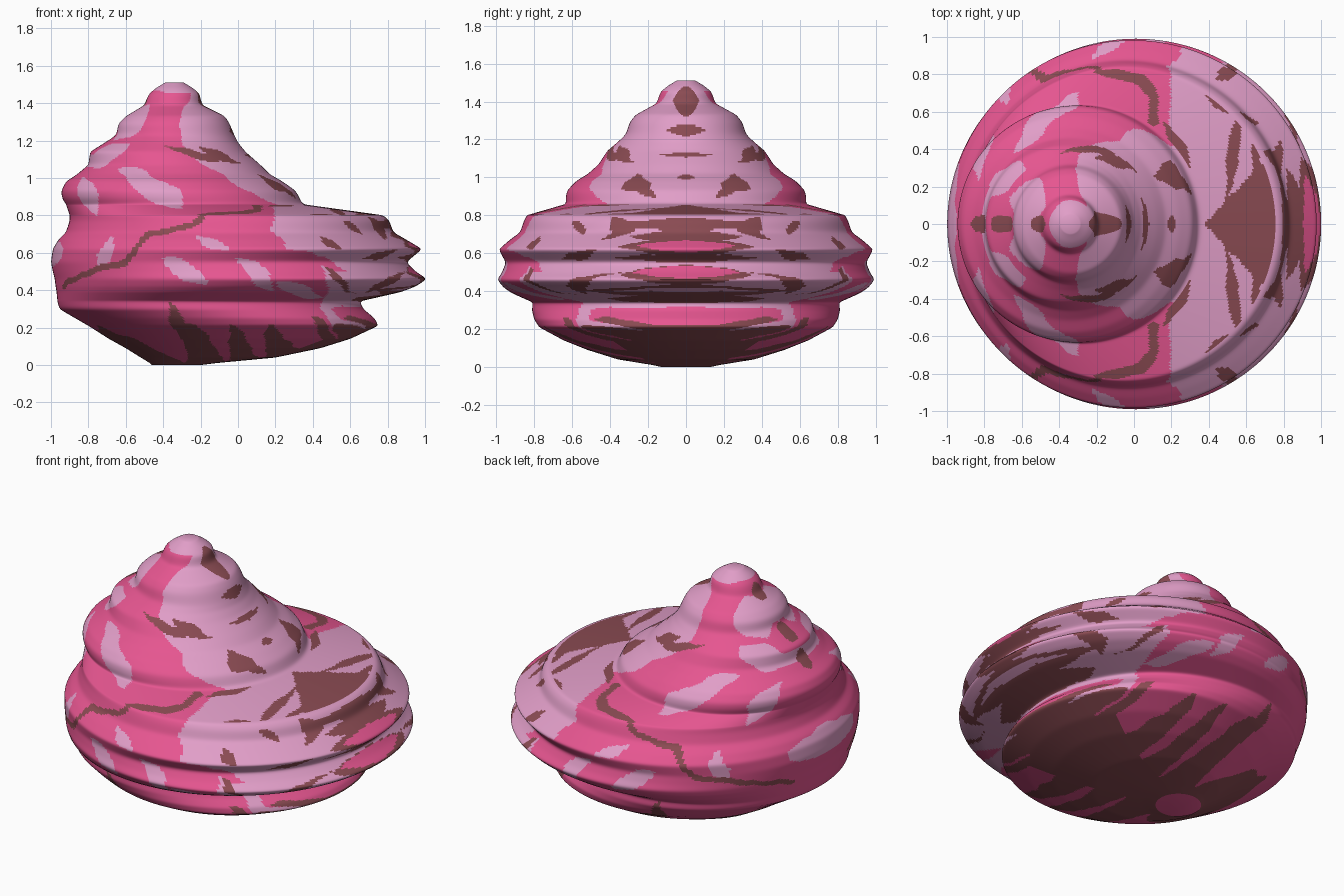
import bpy
import bmesh
import math
from mathutils import Vector, noise

old = bpy.data.objects.get("Cube")
if old:
    bpy.data.objects.remove(old, do_unlink=True)

SEGMENTS = 300
ROW_STEP = .012

# Shell outline from tip to foot: height, left edge, right edge
OUTLINE_UPPER = [
    (1.51, -.39, -.29), (1.48, -.44, -.24), (1.45, -.475, -.205), (1.42, -.49, -.2),
    (1.39, -.5, -.19), (1.36, -.55, -.13), (1.33, -.6, -.07), (1.29, -.64, -.045),
    (1.23, -.65, -.02), (1.19, -.71, 0), (1.14, -.79, .04), (1.07, -.8, .12),
    (1.02, -.86, .17), (.98, -.92, .24), (.93, -.945, .31), (.89, -.94, .33),
    (.86, -.92, .345)]
OUTLINE_LOWER = [
    (.8, -.9, .78), (.77, -.9, .81), (.71, -.92, .83), (.67, -.96, .9),
    (.62, -.99, .985), (.55, -1, .9), (.5, -.99, .95), (.46, -.98, 1.01),
    (.42, -.975, .95), (.39, -.97, .87), (.34, -.965, .65), (.3, -.955, .67),
    (.25, -.87, .73), (.21, -.8, .75), (.14, -.69, .6), (.09, -.6, .44),
    (.04, -.52, .2), (.01, -.47, -.12), (0, -.46, -.2)]

PINK, LIGHT, BROWN = range(3)

# Edge of the light flank: height, position along x
FLANK = [(1.46, -.27), (1.4, -.27), (1.28, -.33), (1.17, -.3), (1.05, -.13),
         (.95, 0), (.85, .22), (.72, .17), (.62, .28), (.5, .45), (.4, .48),
         (.3, .44), (.2, .5), (.17, 1)]

# Leaf-shaped marks on the sides: colour, start x, z, end x, z, half width
SIDE_MARKS = [
    (LIGHT, -.66, 1.2, -.47, 1.4, .06), (LIGHT, -.82, 1.06, -.58, 1.19, .04),
    (LIGHT, -.84, 1, -.76, .8, .05), (LIGHT, -.64, 1.05, -.28, .84, .06),
    (LIGHT, -.44, .95, -.3, .85, .05), (LIGHT, -.42, .58, -.16, .43, .055),
    (LIGHT, -.74, .5, -.67, .69, .04), (LIGHT, -1, .52, -.95, .68, .035),
    (LIGHT, 0, .58, .2, .4, .04), (LIGHT, .2, .45, .46, .35, .04),
    (LIGHT, -.22, .7, -.04, .6, .025), (PINK, .25, .62, .58, .5, .03),
    (PINK, .5, .3, .72, .25, .04), (BROWN, -.4, 1.17, .02, 1.08, .018),
    (BROWN, -.2, 1.17, -.02, 1.09, .015), (BROWN, .1, 1.02, .28, .92, .018),
    (BROWN, .56, .77, .66, .69, .018), (BROWN, .7, .8, .79, .67, .025),
    (BROWN, .44, .69, .54, .6, .018), (BROWN, .46, .53, .62, .38, .02),
    (BROWN, .68, .38, .9, .5, .018), (BROWN, .64, .55, .86, .62, .015),
    (BROWN, .4, .26, .53, .08, .03), (BROWN, -.38, .34, -.26, .1, .035)]

# Wandering vein along the body whorl
VEIN = [(-.93, .42), (-.8, .5), (-.6, .55), (-.52, .66), (-.47, .71), (-.25, .75),
        (-.18, .81)]

# Marks mirrored on the wide lip end: colour, half length, z, half width
LIP_MARKS = [
    (BROWN, .07, 1.4, .08), (BROWN, .1, 1.25, .03), (BROWN, .14, 1.12, .014),
    (BROWN, .05, 1, .014), (BROWN, .42, .75, .03), (BROWN, .3, .69, .03),
    (BROWN, .36, .635, .05), (PINK, .27, .64, .03), (BROWN, .38, .575, .025),
    (BROWN, .36, .485, .055), (PINK, .29, .5, .035), (BROWN, .55, .4, .03),
    (LIGHT, .4, .405, .01), (BROWN, .42, .36, .025), (BROWN, .5, .25, .065),
    (PINK, .43, .27, .05), (BROWN, .36, .18, .02), (BROWN, .6, .09, .07)]

# Marks on the flat ledge: start x, y, end x, y, half width
LEDGE_MARKS = [
    (.5, .12, .56, .63, .03), (.35, .74, .52, .58, .022), (.66, .15, .66, .66, .025),
    (.74, .1, .79, .5, .02), (.16, .56, .32, .22, .035)]
LEDGE_VEIN = [(-.2, .83), (-.08, .8), (.04, .77), (.11, .68), (.11, .55)]


def lerp_table(table, z):
    for (z0, a), (z1, b) in zip(table, table[1:]):
        if z >= z1:
            return a + (b - a) * (z0 - z) / (z0 - z1)
    return table[-1][1]


def in_leaf(u, v, u0, v0, u1, v1, width):
    du, dv = u1 - u0, v1 - v0
    square = du * du + dv * dv
    t = ((u - u0) * du + (v - v0) * dv) / square
    across = abs((u - u0) * dv - (v - v0) * du) / math.sqrt(square)
    return 0 < t < 1 and across < width * (1 - (2 * t - 1) ** 2)


def near_vein(u, v, path, width):
    for (u0, v0), (u1, v1) in zip(path, path[1:]):
        du, dv = u1 - u0, v1 - v0
        t = ((u - u0) * du + (v - v0) * dv) / (du * du + dv * dv)
        t = min(1, max(0, t))
        if math.hypot(u - u0 - t * du, v - v0 - t * dv) < width:
            return True
    return False


def ledge_colour(x, y):
    if x - .37 > y and x < .81 - .35 * y:
        return BROWN
    if any(in_leaf(x, y, *mark) for mark in LEDGE_MARKS) or near_vein(x, y, LEDGE_VEIN, .028):
        return BROWN
    return LIGHT if x > .2 else PINK


def lip_colour(x, y, z):
    colour = side_colour(x, z)
    for tint, reach, height, width in LIP_MARKS:
        if in_leaf(y, z, -reach, height, reach, height, width):
            colour = tint
    return BROWN if in_leaf(y, z, .15, .89, .3, .98, .025) else colour


def side_colour(x, z):
    if z > 1.46:
        return LIGHT
    colour = LIGHT if x > lerp_table(FLANK, z) else PINK
    # Streaked underside
    if z < .25 and x > -.75:
        streak = math.sin(21 * (x + .6 * z) + 2 * math.sin(6 * x))
        if streak > (z - .08) * 10 - .4:
            return BROWN
    for tint, *leaf in SIDE_MARKS:
        if in_leaf(x, z, *leaf):
            colour = tint
    return BROWN if near_vein(x, z, VEIN, .016) else colour


def shell_colour(point, centre, radius):
    spot = Vector((point.x, abs(point.y), point.z)) * 8
    x = point.x + noise.noise(spot) * .025
    y = abs(point.y)
    z = point.z + noise.noise(spot + Vector((9, 5, 2))) * .02
    facing = (point.x - centre) / radius
    if .803 < point.z < .857 and point.x > -.3:
        return ledge_colour(x, y)
    if facing > .8:
        return lip_colour(x, y, (z + point.z * 2) / 3)
    if facing < -.9 and any(math.hypot(y, z - h) < .045 for h in (1.4, 1.2, 1.06)):
        return BROWN
    return side_colour(x, z)


# Subdivide the outline evenly and round its corners
outline = [Vector(p) for p in OUTLINE_UPPER + OUTLINE_LOWER]
rows = []
for a, b in zip(outline, outline[1:]):
    steps = max(3, round((b - a).length / ROW_STEP))
    rows += [a.lerp(b, i / steps) for i in range(steps)]
rows.append(outline[-1])
for _ in range(3):
    rows = [rows[0]] + [(a + b * 2 + c) / 4 for a, b, c in zip(rows, rows[1:], rows[2:])] + [rows[-1]]

# Stack offset rings into the shell
bm = bmesh.new()
rings = []
turns = [math.tau * i / SEGMENTS for i in range(SEGMENTS)]
for z, low, high in rows:
    centre, radius = (low + high) / 2, (high - low) / 2
    rings.append([bm.verts.new((centre + radius * math.cos(a), radius * math.sin(a), z)) for a in turns])
for row, (upper, lower) in enumerate(zip(rings, rings[1:])):
    z, low, high = (rows[row] + rows[row + 1]) / 2
    tints = []
    for i in range(SEGMENTS):
        j = (i + 1) % SEGMENTS
        face = bm.faces.new((upper[i], lower[i], lower[j], upper[j]))
        # The far half repeats the near half's colours in mirror image
        if i < SEGMENTS // 2:
            tints.append(shell_colour(face.calc_center_median(), (low + high) / 2, (high - low) / 2))
            face.material_index = tints[i]
        else:
            face.material_index = tints[SEGMENTS - 1 - i]

# Close the tip and the foot
bm.faces.new(rings[0]).material_index = LIGHT
bm.faces.new(list(reversed(rings[-1]))).material_index = PINK
bmesh.ops.recalc_face_normals(bm, faces=bm.faces)

mesh = bpy.data.meshes.new("spiral_shell")
bm.to_mesh(mesh)
bm.free()
shell = bpy.data.objects.new("spiral_shell", mesh)
bpy.context.collection.objects.link(shell)

for name, rgb in (("deep pink", (.79, .092, .28)), ("pale pink", (.75, .34, .575)),
                  ("brown", (.255, .07, .085))):
    material = bpy.data.materials.new(name)
    material.use_nodes = True
    material.diffuse_color = (*rgb, 1)
    material.node_tree.nodes["Principled BSDF"].inputs["Base Color"].default_value = (*rgb, 1)
    mesh.materials.append(material)

bpy.context.view_layer.objects.active = shell
shell.select_set(True)
bpy.ops.object.shade_smooth_by_angle(angle=math.radians(50))
